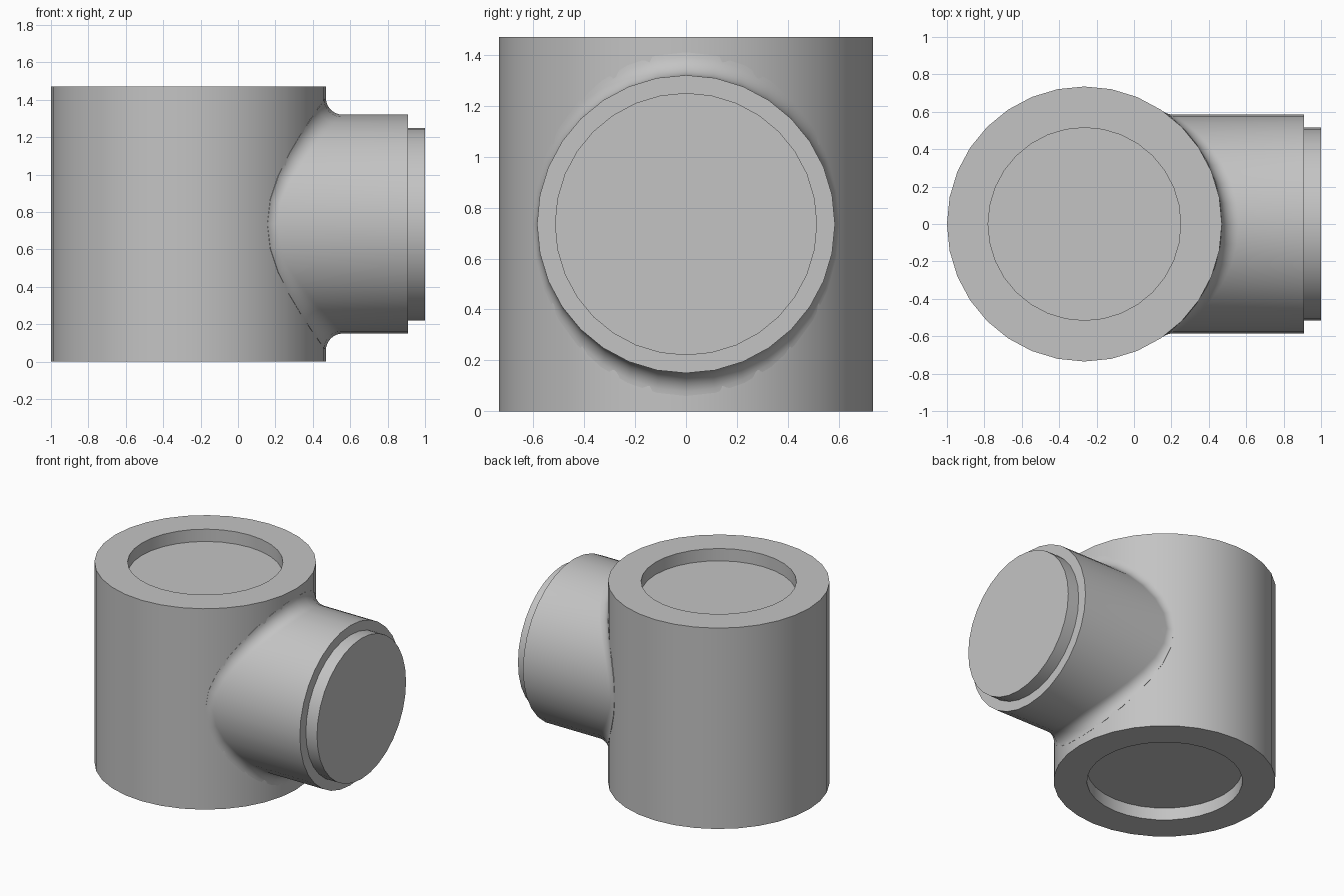
import bpy
import bmesh
from math import sin, cos, pi, sqrt, radians
from mathutils import Vector

if "Cube" in bpy.data.objects:
    bpy.data.objects.remove(bpy.data.objects["Cube"])

SIDES = 32
AXIS_X, MID_Z = -0.265, 0.735      # centre of the main barrel
BODY_R, HEIGHT = 0.735, 1.47
BRANCH_R, INNER_R = 0.585, 0.515
FILLET, STEP = 0.09, 0.09
ARC_STEPS = 8

grey = bpy.data.materials.new("plain grey")
grey.use_nodes = True
colour = (0.55, 0.55, 0.55, 1)
grey.diffuse_color = colour
grey.node_tree.nodes["Principled BSDF"].inputs["Base Color"].default_value = colour


def skin(name, rings):
    """Bridge a list of closed rings, cap both ends and shade the result."""
    bm = bmesh.new()
    loops = [[bm.verts.new(p) for p in ring] for ring in rings]
    for a, b in zip(loops, loops[1:]):
        for i in range(SIDES):
            j = (i + 1) % SIDES
            bm.faces.new((a[i], a[j], b[j], b[i]))
    bm.faces.new(loops[0])
    bm.faces.new(loops[-1])
    bmesh.ops.recalc_face_normals(bm, faces=bm.faces)
    mesh = bpy.data.meshes.new(name)
    bm.to_mesh(mesh)
    bm.free()
    mesh.materials.append(grey)
    obj = bpy.data.objects.new(name, mesh)
    bpy.context.collection.objects.link(obj)
    bpy.ops.object.select_all(action='DESELECT')
    obj.select_set(True)
    bpy.context.view_layer.objects.active = obj
    bpy.ops.object.shade_smooth_by_angle(angle=radians(35))
    return obj


ANGLES = [2 * pi * i / SIDES for i in range(SIDES)]


def flat_ring(r, z):
    return [(AXIS_X + r * cos(a), r * sin(a), z) for a in ANGLES]


def upright_ring(r, x):
    return [(x, r * cos(a), MID_Z + r * sin(a)) for a in ANGLES]


# Main barrel with a shallow round socket in each end
skin("main_barrel", [flat_ring(r, z) for r, z in (
    (INNER_R, STEP), (INNER_R, 0), (BODY_R, 0),
    (BODY_R, HEIGHT), (INNER_R, HEIGHT), (INNER_R, HEIGHT - STEP))])


# Side branch: each meridian starts with a rolling-ball fillet on the barrel
def fillet_path(a):
    reach = BRANCH_R + FILLET
    y, z = reach * cos(a), MID_Z + reach * sin(a)
    ball = Vector((AXIS_X + sqrt((BODY_R + FILLET) ** 2 - y * y), y, z))
    axis = Vector((AXIS_X, 0, z))
    to_body = (axis - ball).normalized()
    to_branch = Vector((0, -cos(a), -sin(a)))
    root = ball + to_body * (FILLET + 0.02)   # buried edge
    return [root] + [ball + FILLET * to_body.slerp(to_branch, k / ARC_STEPS)
                     for k in range(ARC_STEPS + 1)]


fillet_rings = list(zip(*[fillet_path(a) for a in ANGLES]))
skin("side_branch", fillet_rings + [upright_ring(r, x) for r, x in (
    (BRANCH_R, 1 - STEP), (INNER_R, 1 - STEP), (INNER_R, 1))])
